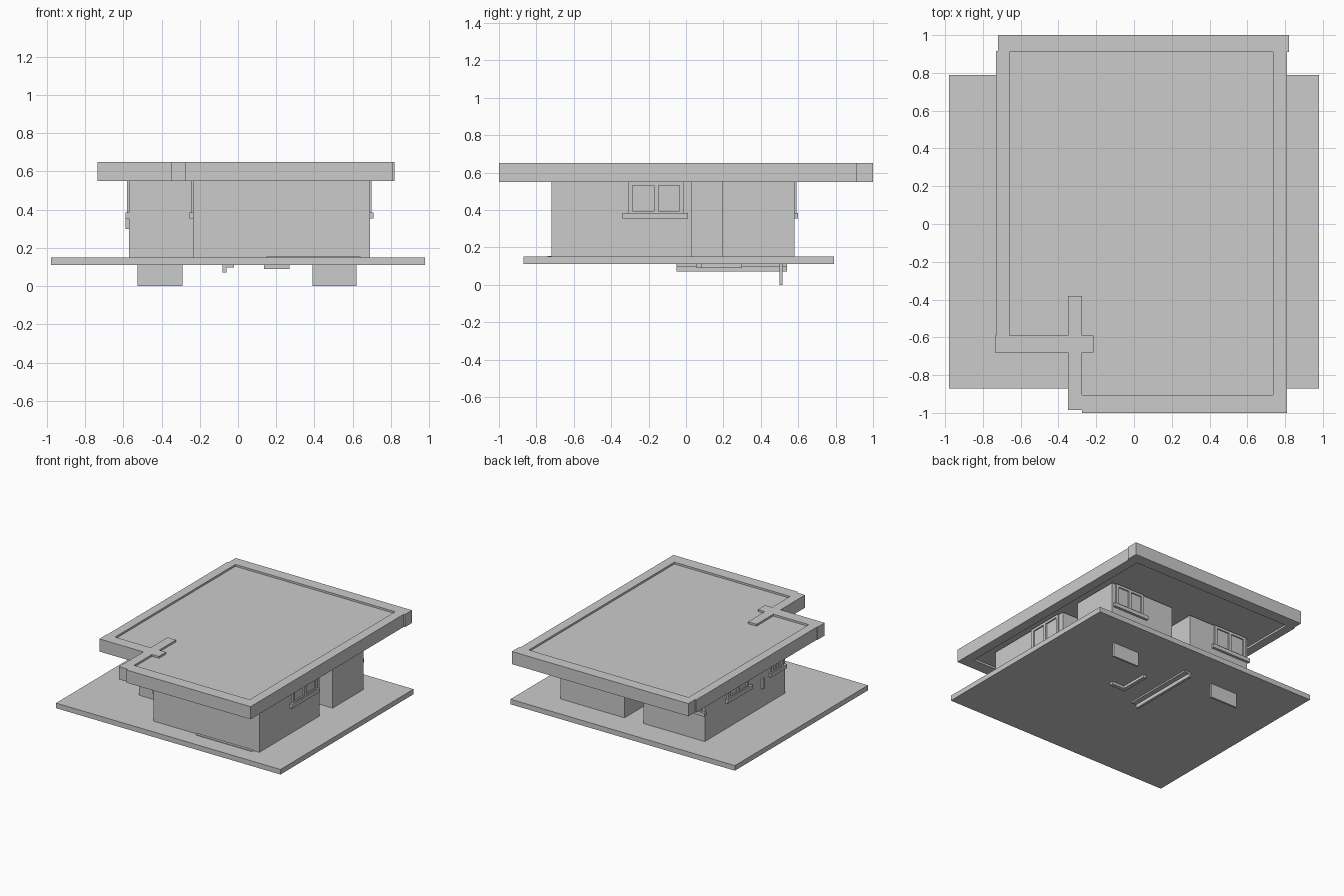
import bpy
import bmesh

cube = bpy.data.objects.get("Cube")
if cube:
    bpy.data.objects.remove(cube, do_unlink=True)

grey = bpy.data.materials.new("plain_grey")
grey.use_nodes = True
colour = (0.6, 0.6, 0.6, 1)
grey.diffuse_color = colour
grey.node_tree.nodes["Principled BSDF"].inputs["Base Color"].default_value = colour


def prism(name, outline, z0, z1):
    """Extrude a flat outline between two heights."""
    bm = bmesh.new()
    face = bm.faces.new([bm.verts.new((x, y, z0)) for x, y in outline])
    up = bmesh.ops.extrude_face_region(bm, geom=[face])["geom"]
    verts = [v for v in up if isinstance(v, bmesh.types.BMVert)]
    bmesh.ops.translate(bm, vec=(0, 0, z1 - z0), verts=verts)
    bmesh.ops.recalc_face_normals(bm, faces=bm.faces)
    mesh = bpy.data.meshes.new(name)
    bm.to_mesh(mesh)
    bm.free()
    mesh.materials.append(grey)
    obj = bpy.data.objects.new(name, mesh)
    bpy.context.collection.objects.link(obj)
    return obj


def box(name, xs, ys, zs):
    (x0, x1), (y0, y1) = sorted(xs), sorted(ys)
    return prism(name, [(x0, y0), (x1, y0), (x1, y1), (x0, y1)], *zs)


def window(name, axis, wall, side, a, b):
    """Two-pane frame and sill on a wall; side is the outward direction."""
    def bar(part, u0, u1, z0, z1, depth):
        out = (wall - side * 0.005, wall + side * depth)
        along = (u0, u1)
        xs, ys = (out, along) if axis == "x" else (along, out)
        box(name + "_" + part, xs, ys, (z0, z1))

    mid, t = (a + b) / 2, 0.012
    for i, u in enumerate((a + t, mid, b - t)):
        bar("post_%d" % i, u - t, u + t, FLOOR + 0.23, CEILING, 0.01)
    bar("head", a, b, 0.53, CEILING, 0.01)
    bar("lower_rail", a, b, 0.375, 0.395, 0.01)
    bar("sill", a - 0.03, b + 0.02, 0.355, 0.385, 0.02)


FLOOR, CEILING, TOP = 0.15, 0.55, 0.65
LEFT, RIGHT, FRONT, BACK = -0.57, 0.69, -0.72, 0.58

# Base slab
box("base_slab", (-0.98, 0.98), (-0.87, 0.79), (0.11, FLOOR))

# Main rooms, with a corridor separating the corner room
prism("main_rooms", [
    (-0.235, FRONT), (RIGHT, FRONT), (RIGHT, 0.03), (-0.035, 0.03),
    (-0.035, BACK), (LEFT, BACK), (LEFT, -0.42), (-0.235, -0.42)],
    FLOOR, CEILING)
box("corner_room", (0.13, RIGHT), (0.195, BACK), (FLOOR, CEILING))
box("front_step", (0.15, 0.64), (-0.74, FRONT), (FLOOR, 0.155))

# Windows on the outer walls
window("right_window", "x", RIGHT, 1, -0.31, -0.01)
window("corner_room_window", "y", BACK, 1, 0.40, 0.66)
window("back_window", "y", BACK, 1, -0.55, -0.26)
window("side_window_back", "x", LEFT, -1, 0.04, 0.30)
window("side_window_front", "x", LEFT, -1, -0.39, -0.24)
window("entrance_window", "x", -0.235, -1, -0.67, -0.46)
box("side_fixture", (-0.59, LEFT), (-0.14, -0.12), (0.30, 0.38))

# Roof panel, set in slightly from the top and bottom of the rim
prism("roof_panel", [
    (-0.31, -0.95), (0.77, -0.95), (0.77, 0.95), (-0.69, 0.95),
    (-0.69, -0.63), (-0.31, -0.63)], CEILING + 0.015, TOP - 0.015)

# Roof rim beams, which cross at the notch
beams = {
    "left": ((-0.73, -0.66), (-0.60, 0.915)),
    "back": ((-0.72, 0.82), (0.91, 1.0)),
    "right": ((0.735, 0.81), (-0.995, 0.915)),
    "front": ((-0.275, 0.81), (-1.0, -0.905)),
    "notch_long": ((-0.35, -0.275), (-0.985, -0.38)),
    "notch_cross": ((-0.735, -0.215), (-0.68, -0.59)),
}
for name, (xs, ys) in beams.items():
    box("roof_rim_" + name, xs, ys, (CEILING, TOP))

# Plates and rails under the slab
for name, xs in (("left", (-0.525, -0.29)), ("right", (0.39, 0.62))):
    box("foot_plate_" + name, xs, (0.50, 0.515), (0, 0.11))
box("under_rail_web", (-0.08, -0.06), (-0.05, 0.54), (0.07, 0.11))
box("under_rail_flange", (-0.06, -0.02), (-0.05, 0.54), (0.098, 0.11))
prism("under_trace", [
    (0.27, 0.055), (0.135, 0.055), (0.135, 0.30), (0.165, 0.30),
    (0.165, 0.085), (0.27, 0.085)], 0.09, 0.11)
